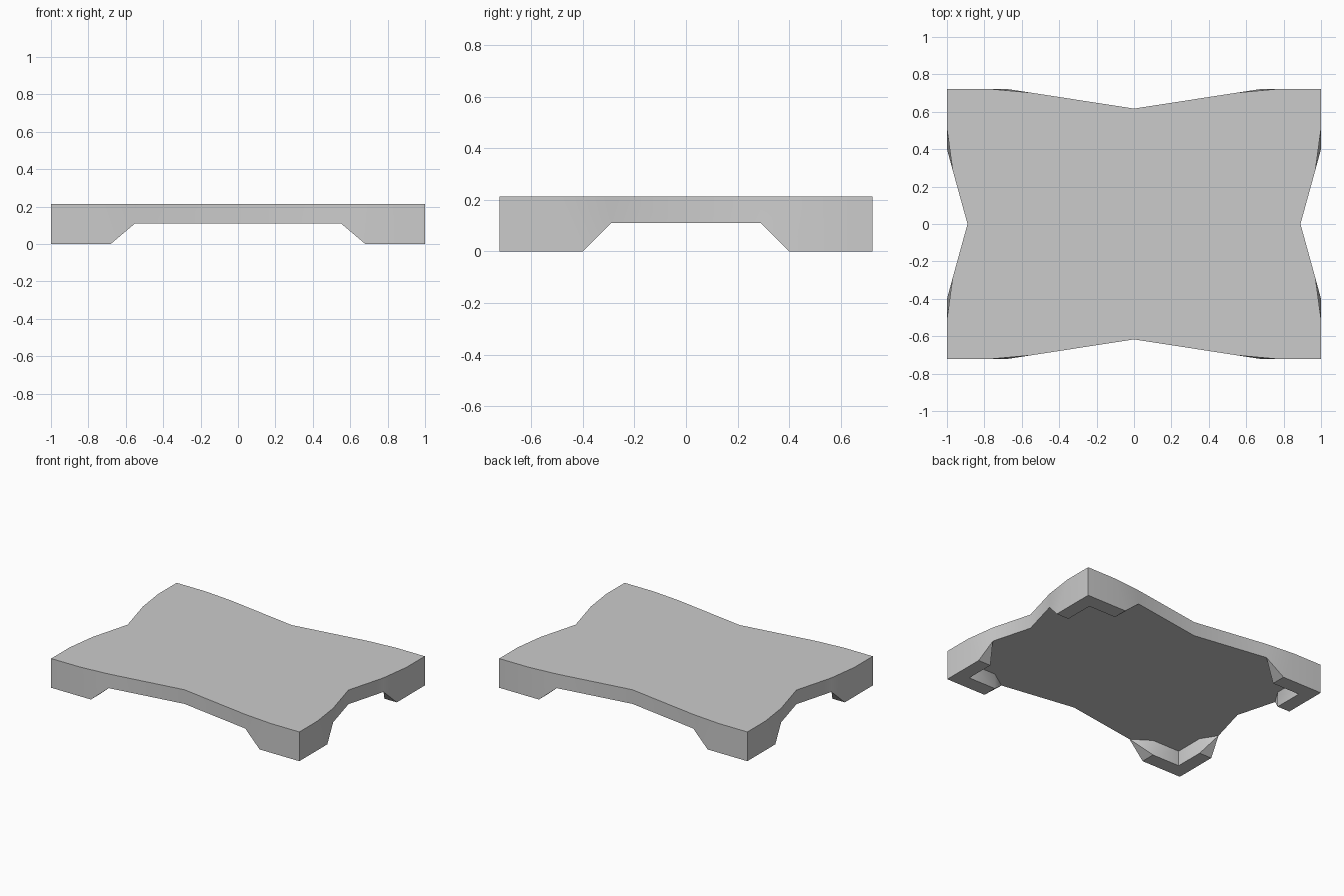
import bpy
import bmesh
from math import radians

cube = bpy.data.objects.get("Cube")
if cube:
    bpy.data.objects.remove(cube, do_unlink=True)

TOP, UNDER, FLOOR = 0.213, 0.11, 0.0
X, Y = 1.0, 0.722

# Single flat grey
grey = bpy.data.materials.new("plain grey")
grey.use_nodes = True
colour = (0.6, 0.6, 0.6, 1)
grey.diffuse_color = colour
grey.node_tree.nodes["Principled BSDF"].inputs["Base Color"].default_value = colour

bm = bmesh.new()


def level(points, z):
    """Add a row of vertices at one height."""
    return [bm.verts.new((x, y, z)) for x, y in points]


# One quarter of the waisted slab, outlined from the back edge to the side edge
back_mid, back_bend = (0, 0.617), (0.55, 0.702)
side_mid, side_bend = (0.89, 0), (0.97, 0.29)
top = level([back_mid, back_bend, (0.77, Y), (X, Y), (X, 0.51), side_bend, side_mid], TOP)
under = level([back_mid, back_bend, side_bend, side_mid], UNDER)
centre_top = level([(0, 0)], TOP)
centre_under = level([(0, 0)], UNDER)

# L-shaped foot under the corner
foot = level([(0.68, Y), (X, Y), (X, 0.40)], FLOOR)
inner = [(0.68, 0.615), (0.90, 0.615), (0.90, 0.40)]
foot_in = level(inner, FLOOR)
socket = level(inner, UNDER)

# Top and underside
faces = [centre_top + top[::-1], centre_under + under[:2] + socket + under[2:]]

# Outer walls, running from the slab edge down into the foot
lower = under[:2] + foot + under[2:]
for i in range(len(top) - 1):
    faces.append([top[i], top[i + 1], lower[i + 1], lower[i]])

# Foot sole and inner walls
for i in range(2):
    faces.append([foot[i], foot[i + 1], foot_in[i + 1], foot_in[i]])
    faces.append([foot_in[i], foot_in[i + 1], socket[i + 1], socket[i]])

# Splayed foot ends, each folded into two triangles
for end, bend in ((0, under[1]), (2, under[2])):
    faces.append([foot[end], bend, foot_in[end]])
    faces.append([bend, socket[end], foot_in[end]])

for face in faces:
    bm.faces.new(face)

# Mirror the quarter into the whole slab
for axis in "XY":
    geometry = bm.verts[:] + bm.edges[:] + bm.faces[:]
    bmesh.ops.mirror(bm, geom=geometry, axis=axis, merge_dist=0.001)
bmesh.ops.remove_doubles(bm, verts=bm.verts[:], dist=0.001)
bmesh.ops.recalc_face_normals(bm, faces=bm.faces[:])

mesh = bpy.data.meshes.new("footed_slab")
bm.to_mesh(mesh)
bm.free()
mesh.materials.append(grey)
slab = bpy.data.objects.new("footed_slab", mesh)
bpy.context.collection.objects.link(slab)

# Smooth the waisted sides, keep the corners crisp
bpy.ops.object.select_all(action="DESELECT")
slab.select_set(True)
bpy.context.view_layer.objects.active = slab
bpy.ops.object.shade_smooth_by_angle(angle=radians(35))
